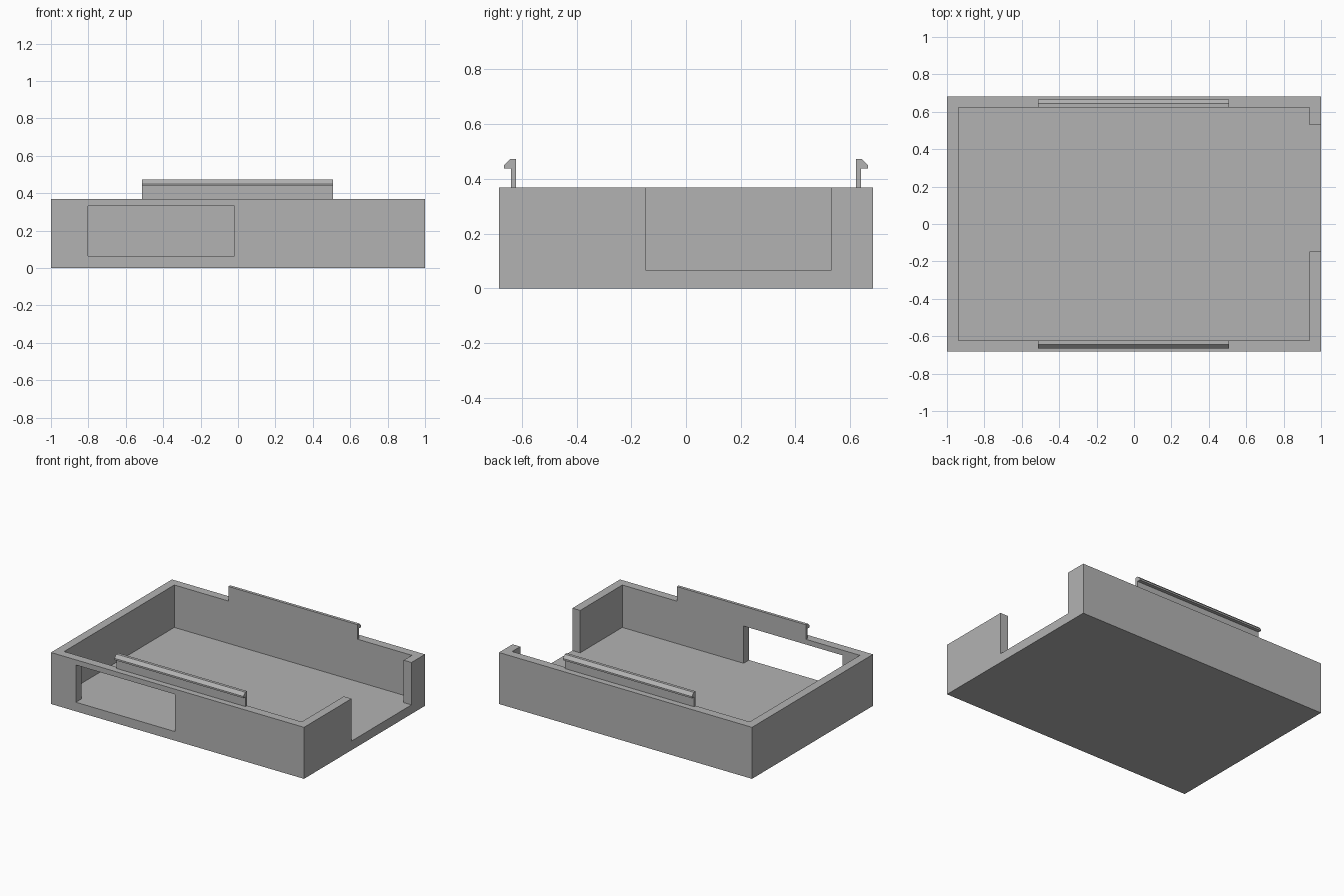
import bpy
import bmesh

cube = bpy.data.objects.get("Cube")
if cube:
    bpy.data.objects.remove(cube, do_unlink=True)

GREY = (0.45, 0.45, 0.45, 1.0)
mat = bpy.data.materials.new("plain grey")
mat.use_nodes = True
mat.diffuse_color = GREY
mat.node_tree.nodes["Principled BSDF"].inputs["Base Color"].default_value = GREY


def prism(name, profile, axis, start, end):
    """Extrude a 2D profile along x or z."""
    bm = bmesh.new()
    place = (lambda a, b: (start, a, b)) if axis == "x" else (lambda a, b: (a, b, start))
    face = bm.faces.new([bm.verts.new(place(a, b)) for a, b in profile])
    out = bmesh.ops.extrude_face_region(bm, geom=[face])
    shift = (end - start, 0, 0) if axis == "x" else (0, 0, end - start)
    moved = [v for v in out["geom"] if isinstance(v, bmesh.types.BMVert)]
    bmesh.ops.translate(bm, verts=moved, vec=shift)
    bmesh.ops.recalc_face_normals(bm, faces=bm.faces)
    mesh = bpy.data.meshes.new(name)
    bm.to_mesh(mesh)
    bm.free()
    mesh.materials.append(mat)
    obj = bpy.data.objects.new(name, mesh)
    bpy.context.collection.objects.link(obj)
    return obj


def box(name, x, y, z):
    return prism(name, [(x[0], y[0]), (x[1], y[0]), (x[1], y[1]), (x[0], y[1])], "z", *z)


HALF_Y, HEIGHT, FLOOR = 0.683, 0.368, 0.065
IN_X, IN_Y = 0.939, 0.622

# Tray body with its cavity, front window and open side notch
tray = box("tray", (-1, 1), (-HALF_Y, HALF_Y), (0, HEIGHT))
cutters = [
    box("cavity_cutter", (-IN_X, IN_X), (-IN_Y, IN_Y), (FLOOR, 0.6)),
    box("window_cutter", (-0.803, -0.02), (-0.8, -0.5), (FLOOR, 0.331)),
    box("notch_cutter", (0.8, 1.2), (-0.146, 0.53), (FLOOR, 0.6)),
]
for cutter in cutters:
    mod = tray.modifiers.new(cutter.name, "BOOLEAN")
    mod.operation = "DIFFERENCE"
    mod.solver = "EXACT"
    mod.object = cutter

# Bake the cuts and drop the cutters
bpy.context.view_layer.update()
cut_mesh = bpy.data.meshes.new_from_object(
    tray.evaluated_get(bpy.context.evaluated_depsgraph_get()))
tray.modifiers.clear()
tray.data = cut_mesh
for cutter in cutters:
    bpy.data.objects.remove(cutter, do_unlink=True)

# Hooked snap rails along the front and back walls
hook = [(IN_Y, HEIGHT), (IN_Y, 0.472), (0.643, 0.472), (0.665, 0.45),
        (0.665, 0.438), (0.64, 0.438), (0.64, HEIGHT)]
for name, side in (("front_snap_rail", -1), ("back_snap_rail", 1)):
    prism(name, [(side * y, z) for y, z in hook], "x", -0.512, 0.508)
